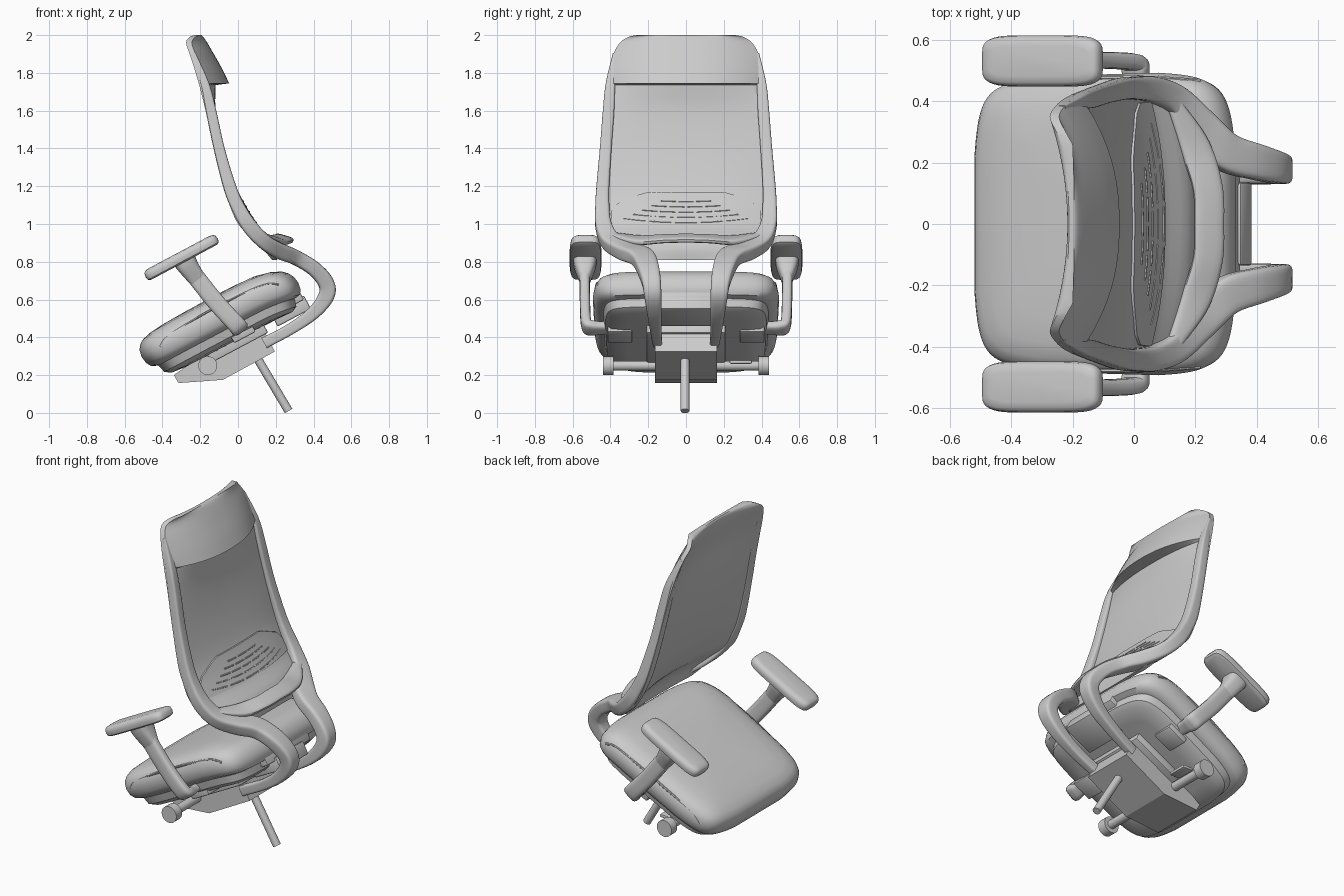
import bpy, bmesh, math
from mathutils import Vector, Matrix

cube = bpy.data.objects.get("Cube")
if cube:
    bpy.data.objects.remove(cube, do_unlink=True)

grey = bpy.data.materials.new("mid grey")
grey.use_nodes = True
grey.diffuse_color = (0.6, 0.6, 0.6, 1)
grey.node_tree.nodes["Principled BSDF"].inputs["Base Color"].default_value = (0.6, 0.6, 0.6, 1)

# The whole chair is tipped forward; seat parts are built level, then tipped
TIP = Matrix.Rotation(math.radians(-28), 4, 'Y')
LEVEL = Matrix.Identity(4)


def finish(name, bm, matrix=LEVEL, angle=40):
    bmesh.ops.recalc_face_normals(bm, faces=bm.faces)
    mesh = bpy.data.meshes.new(name)
    bm.to_mesh(mesh)
    bm.free()
    mesh.transform(matrix)
    mesh.materials.append(grey)
    ob = bpy.data.objects.new(name, mesh)
    bpy.context.collection.objects.link(ob)
    bpy.ops.object.select_all(action='DESELECT')
    ob.select_set(True)
    bpy.context.view_layer.objects.active = ob
    bpy.ops.object.shade_smooth_by_angle(angle=math.radians(angle))


def loft(name, rings, matrix=LEVEL, angle=40):
    """Skin closed rings of points and cap both ends."""
    bm = bmesh.new()
    rows = [[bm.verts.new(p) for p in ring] for ring in rings]
    n = len(rows[0])
    for a, b in zip(rows, rows[1:]):
        for i in range(n):
            j = (i + 1) % n
            bm.faces.new((a[i], a[j], b[j], b[i]))
    bm.faces.new(rows[0])
    bm.faces.new(rows[-1])
    finish(name, bm, matrix, angle)


def oval(a, b, p, n):
    """Superellipse outline."""
    out = []
    for i in range(n):
        t = math.tau * (i + 0.5) / n
        c, s = math.cos(t), math.sin(t)
        out.append((a * math.copysign(abs(c) ** (2 / p), c),
                    b * math.copysign(abs(s) ** (2 / p), s)))
    return out


def smooth(pts, steps=6):
    """Catmull-Rom through tuples of any length."""
    v = [Vector(p) for p in pts]
    v = [v[0] * 2 - v[1]] + v + [v[-1] * 2 - v[-2]]
    out = []
    for a, b, c, d in zip(v, v[1:], v[2:], v[3:]):
        for k in range(steps):
            t = k / steps
            out.append(b + (c - a) * (t / 2) + (a * 2 - b * 5 + c * 4 - d) * (t * t / 2)
                       + (b * 3 - a - c * 3 + d) * (t ** 3 / 2))
    return out + [v[-2]]


def sweep(name, pts, sizes, side, p=3.5, steps=6, n=16):
    """Bar along a path; sizes holds a (width, thickness) pair per point."""
    path = smooth(pts, steps)
    size = smooth(sizes, steps)
    rings = []
    for i, c in enumerate(path):
        t = (path[min(i + 1, len(path) - 1)] - path[max(i - 1, 0)]).normalized()
        s = Vector(side)
        s = (s - t * s.dot(t)).normalized()
        u = t.cross(s)
        rings.append([c + s * a + u * b for a, b in oval(size[i][0] / 2, size[i][1] / 2, p, n)])
    loft(name, rings)


def rod(name, a, b, r):
    a, b = Vector(a), Vector(b)
    bm = bmesh.new()
    bmesh.ops.create_cone(bm, cap_ends=True, segments=24, radius1=r, radius2=r, depth=(b - a).length)
    q = (b - a).to_track_quat('Z', 'Y').to_matrix().to_4x4()
    finish(name, bm, Matrix.Translation((a + b) / 2) @ q)


def box(name, centre, size, matrix=TIP, bevel=0.008):
    bm = bmesh.new()
    bmesh.ops.create_cube(bm, size=1, matrix=Matrix.Translation(centre) @ Matrix.Diagonal((*size, 1)))
    bmesh.ops.bevel(bm, geom=bm.edges[:], offset=bevel, segments=2, profile=0.5, affect='EDGES')
    finish(name, bm, matrix)


# Seat cushion, its piping and the tray beneath
def bulge(a):
    return 1 - 0.3 * (a - 0.08) ** 2


def seat_ring(scale, v, n=80):
    ring = []
    for a, b in oval(0.467, 0.497, 9, n):
        u = 0.147 + a * (1 - 0.3 * b * b) * scale
        y = b * bulge(a) * (1 - (1 - scale) * 0.9)
        ring.append((u, y, v - 0.55 * max(0, u - 0.33) ** 2))
    return ring


loft("seat_cushion", [seat_ring(s, v) for s, v in (
    (0.88, 0.42), (0.95, 0.434), (0.985, 0.46), (1, 0.5), (0.985, 0.537), (0.95, 0.562),
    (0.89, 0.58), (0.78, 0.593), (0.6, 0.601), (0.3, 0.605), (0.05, 0.606))], TIP)
loft("seat_tray", [seat_ring(s, v) for s, v in (
    (0.6, 0.345), (0.78, 0.353), (0.85, 0.375), (0.88, 0.43))], TIP)
for y in (1, -1):
    seam = [(u, y * 0.479 * bulge(u - 0.147), v) for u, v in (
        (-0.2, 0.505), (-0.13, 0.535), (0.1, 0.549), (0.35, 0.545), (0.46, 0.53), (0.51, 0.5))]
    sweep("seat_piping", [TIP @ Vector(p) for p in seam], [(0.014, 0.014)] * 6, (0, 1, 0), 2, 4, 8)

# Tilt mechanism: angular housing, rear link, lift column
profile = [(-0.34, 0.2), (-0.315, 0.158), (-0.08, 0.175), (0.195, 0.325), (0.145, 0.42),
           (0.05, 0.4), (-0.2, 0.3)]
loft("mechanism_housing", [[(x, y, z) for x, z in profile] for y in (-0.165, 0.165)], angle=20)
box("mechanism_top", (0.17, 0, 0.34), (0.34, 0.42, 0.08))
box("rear_link", (0.5, 0, 0.345), (0.2, 0.27, 0.08))
box("seat_rear_block", (0.54, 0, 0.41), (0.1, 0.42, 0.09))
rod("lift_column", (0.09, -0.005, 0.31), (0.268, -0.005, 0.01), 0.023)
rod("control_rod", (-0.16, -0.4, 0.25), (-0.16, 0.4, 0.25), 0.026)
for y in (1, -1):
    rod("control_knob", (-0.16, y * 0.385, 0.25), (-0.16, y * 0.44, 0.25), 0.05)
box("control_paddle", (-0.1, 0.29, 0.27), (0.07, 0.12, 0.02), LEVEL)

# Armrests: pad, hub, post bent inward, bracket
for y in (1, -1):
    rings = []
    for inset, v in ((0.02, 0.838), (0.004, 0.846), (0, 0.865), (0.004, 0.885), (0.014, 0.894), (0.035, 0.898)):
        rings.append([(0.122 + a, y * 0.532 + b, v) for a, b in oval(0.217 - inset, 0.084 - inset, 5, 40)])
    loft("arm_pad", rings, TIP)
    sweep("arm_hub", [(-0.29, y * 0.535, 0.82), (-0.26, y * 0.535, 0.77), (-0.21, y * 0.535, 0.7)],
          [(0.13, 0.13), (0.11, 0.11), (0.09, 0.055)], (0.8, 0, 0.6))
    sweep("arm_post", [(-0.27, y * 0.537, 0.78), (-0.12, y * 0.535, 0.59), (-0.01, y * 0.528, 0.47),
                       (0.005, y * 0.5, 0.45), (0.005, y * 0.44, 0.45), (0.005, y * 0.3, 0.455)],
          [(0.095, 0.055)] * 4 + [(0.075, 0.05)] * 2, (0.8, 0, 0.6))
    box("arm_bracket", (0.22, y * 0.35, 0.37), (0.13, 0.13, 0.07))

# Back shell: rows of height, half width, front edge x, front middle x, rear middle x
HEADREST = [(2.0, 0.26, -0.23, -0.212, -0.195), (1.99, 0.305, -0.255, -0.217, -0.183),
            (1.96, 0.35, -0.275, -0.215, -0.163), (1.9, 0.385, -0.256, -0.195, -0.128),
            (1.82, 0.408, -0.23, -0.165, -0.083), (1.745, 0.42, -0.208, -0.15, -0.047)]
PANEL = [(1.735, 0.422, -0.205, -0.15, -0.118), (1.6, 0.435, -0.172, -0.14, -0.118),
         (1.4, 0.452, -0.128, -0.1, -0.08), (1.2, 0.468, -0.08, -0.035, -0.018),
         (1.1, 0.47, -0.045, 0.01, 0.032), (1.0, 0.468, 0.0, 0.07, 0.095),
         (0.93, 0.45, 0.07, 0.14, 0.175), (0.87, 0.41, 0.13, 0.18, 0.205), (0.81, 0.31, 0.18, 0.19, 0.205)]
ROWS = smooth(HEADREST, 3) + smooth(PANEL, 3)


def rear_x(y, row):
    _, w, xs, _, xr = row
    return xr + (xs + 0.03 - xr) * abs(y / w) ** 2.3


def row_at(z):
    for a, b in zip(ROWS, ROWS[1:]):
        if a[0] >= z >= b[0]:
            return a.lerp(b, (a[0] - z) / (a[0] - b[0]))


def shell_ring(row, n=24):
    z, w, xs, xc, _ = row
    ys = [w * (2 * i / n - 1) for i in range(n + 1)]
    front = [(xc + (xs - xc) * abs(y / w) ** 2, y, z) for y in ys]
    return front + [(rear_x(y, row), y, z) for y in reversed(ys)]


loft("back_shell", [shell_ring(r) for r in ROWS])

# Lumbar plate with curved ribs on the rear of the shell
plate = []
for z, w in ((1.17, 0.2), (1.155, 0.25), (1.11, 0.36), (1.07, 0.395), (1.0, 0.4)):
    ys = [w * (k / 8 - 1) for k in range(17)]
    row = row_at(z)
    plate.append([(rear_x(y, row) - 0.005, y, z) for y in ys]
                 + [(rear_x(y, row) + 0.008, y, z) for y in reversed(ys)])
loft("lumbar_plate", plate)
for k in range(5):
    count = 3 + min(k, 2)
    half = 0.14 + 0.05 * k
    for j in range(count):
        pts = []
        for t in (0.08, 0.5, 0.92):
            y = half * (2 * (j + t) / count - 1)
            z = 1.12 - 0.028 * k + 0.2 * y * y
            pts.append((rear_x(y, row_at(z)) + 0.008, y, z))
        sweep("lumbar_rib", pts, [(0.008, 0.008)] * 3, (0, 0, 1), 2, 3, 6)

# Back frame: each side runs down the shell, then loops under to the mechanism
SIDE = [(-0.235, 0.375, 1.9), (-0.175, 0.4, 1.74), (-0.143, 0.41, 1.6), (-0.1, 0.425, 1.4),
        (-0.045, 0.44, 1.2), (0.0, 0.443, 1.09), (0.06, 0.437, 0.99), (0.135, 0.4, 0.91),
        (0.215, 0.315, 0.86), (0.3, 0.235, 0.825), (0.4, 0.202, 0.765), (0.465, 0.183, 0.69),
        (0.468, 0.175, 0.62), (0.4, 0.167, 0.53), (0.28, 0.16, 0.445), (0.14, 0.15, 0.37)]
SIZES = [(0.025, 0.025), (0.05, 0.045), (0.06, 0.055), (0.062, 0.058), (0.068, 0.068), (0.075, 0.072),
         (0.085, 0.08), (0.1, 0.08), (0.12, 0.085), (0.125, 0.08), (0.115, 0.08), (0.1, 0.085),
         (0.09, 0.085), (0.075, 0.07), (0.06, 0.06), (0.05, 0.06)]
for y in (1, -1):
    sweep("back_frame_side", [(a, y * b, c) for a, b, c in SIDE], SIZES, (0, 1, 0), 5, 6, 24)

# Curved band that ties both frame sides together below the shell
BAND = [(0.13, 0.39, 0.935), (0.2, 0.25, 0.915), (0.24, 0.12, 0.922), (0.245, 0, 0.925)]
BAND += [(x, -y, z) for x, y, z in reversed(BAND[:-1])]
WIDTHS = [(0.05, 0.04), (0.1, 0.035), (0.1, 0.032)]
sweep("back_frame_crossband", BAND, WIDTHS + [(0.1, 0.032)] + WIDTHS[::-1], (0.96, 0, -0.28))
